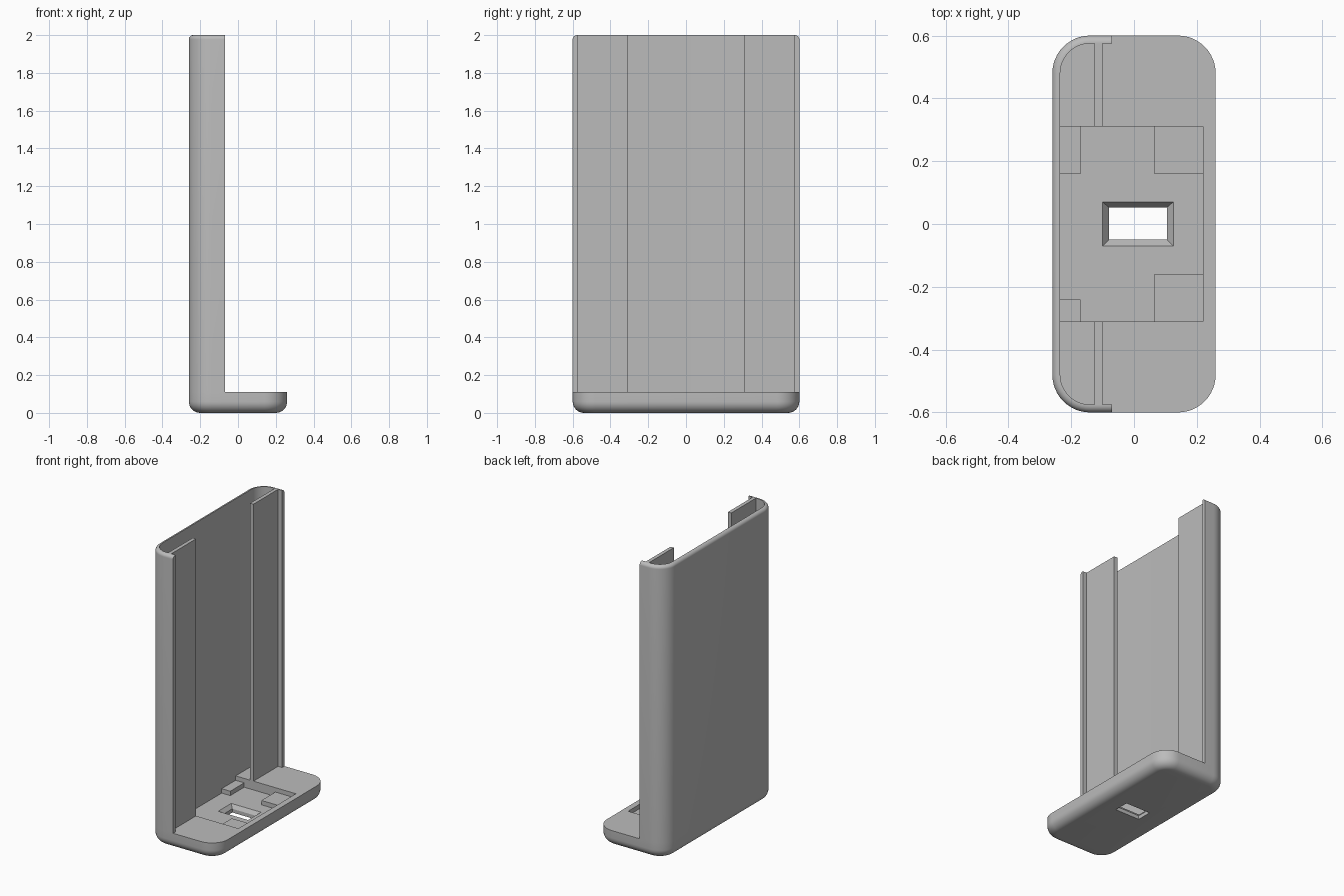
import bpy, bmesh, math

cube = bpy.data.objects.get("Cube")
if cube:
    bpy.data.objects.remove(cube, do_unlink=True)

grey = bpy.data.materials.new("plain grey")
grey.use_nodes = True
colour = (0.5, 0.5, 0.5, 1)
grey.diffuse_color = colour
grey.node_tree.nodes["Principled BSDF"].inputs["Base Color"].default_value = colour

X, Y, TOP, DECK = 0.26, 0.6, 2.0, 0.11   # half width, half length, heights
WALL, CORNER, FLOOR = 0.025, 0.12, 0.05
LIP_X = -0.07                            # open edge of the shell


def rounded(x0, x1, y0, y1, r, z, steps=12):
    """Ring of a rounded rectangle at height z."""
    ring = []
    for k, (cx, cy) in enumerate([(x1 - r, y1 - r), (x0 + r, y1 - r),
                                  (x0 + r, y0 + r), (x1 - r, y0 + r)]):
        for i in range(steps + 1):
            a = math.pi / 2 * (k + i / steps)
            ring.append((cx + r * math.cos(a), cy + r * math.sin(a), z))
    return ring


def rect(x0, x1, y0, y1, z):
    return [(x1, y1, z), (x0, y1, z), (x0, y0, z), (x1, y0, z)]


def loft(name, rings):
    """Closed solid through a stack of rings, bottom to top."""
    bm = bmesh.new()
    rows = [[bm.verts.new(p) for p in ring] for ring in rings]
    n = len(rows[0])
    bm.faces.new(rows[0][::-1])
    bm.faces.new(rows[-1])
    for low, high in zip(rows, rows[1:]):
        for i in range(n):
            j = (i + 1) % n
            bm.faces.new((low[i], low[j], high[j], high[i]))
    bmesh.ops.recalc_face_normals(bm, faces=bm.faces)
    mesh = bpy.data.meshes.new(name)
    bm.to_mesh(mesh)
    bm.free()
    mesh.materials.append(grey)
    obj = bpy.data.objects.new(name, mesh)
    bpy.context.collection.objects.link(obj)
    return obj


def box(name, x0, x1, y0, y1, z0, z1):
    return loft(name, [rect(x0, x1, y0, y1, z) for z in (z0, z1)])


def activate(obj):
    bpy.ops.object.select_all(action='DESELECT')
    obj.select_set(True)
    bpy.context.view_layer.objects.active = obj


def cut(obj, cutter):
    activate(obj)
    mod = obj.modifiers.new("cut", 'BOOLEAN')
    mod.operation, mod.solver, mod.object = 'DIFFERENCE', 'EXACT', cutter
    bpy.ops.object.modifier_apply(modifier=mod.name)
    bpy.data.objects.remove(cutter, do_unlink=True)


def smooth(obj):
    activate(obj)
    bpy.ops.object.shade_smooth_by_angle(angle=math.radians(30))


def outline(inset, z):
    return rounded(-X + inset, X - inset, -Y + inset, Y - inset, CORNER - inset, z)


def fillet(r, steps=8):
    """Inset and height pairs around a quarter circle."""
    for i in range(steps + 1):
        a = math.pi / 2 * i / steps
        yield r * (1 - math.sin(a)), r * (1 - math.cos(a))


# Base tray with a rounded underside
base = loft("base", [outline(d, h) for d, h in fillet(0.06)] + [outline(0, DECK)])

# Recess in the deck and a chamfered slot through its floor
cut(base, box("recess_cutter", -X + WALL, 0.22, -0.31, 0.31, FLOOR, 0.3))
wide, narrow = (-0.10, 0.125, -0.07, 0.07), (-0.08, 0.105, -0.05, 0.053)
cut(base, loft("slot_cutter", [rect(*narrow, -0.1), rect(*narrow, 0.025),
                               rect(*wide, FLOOR), rect(*wide, 0.09)]))
smooth(base)

# Tall shell open on one side, with a rounded rim
rim = [outline(d, TOP - h) for d, h in fillet(0.023)][::-1]
shell = loft("shell", [outline(0, DECK)] + rim)
cut(shell, loft("hollow_cutter", [
    rounded(-X + WALL, 1, -Y + WALL, Y - WALL, CORNER - WALL, z) for z in (0, 3)]))
cut(shell, box("opening_cutter", LIP_X, 2, -1, 1, 0, 3))
smooth(shell)

# Guide flanges across the open side
for side, name in ((1, "back_flange"), (-1, "front_flange")):
    y0, y1 = sorted((side * 0.31, side * (Y - WALL + 0.002)))
    box(name, -0.125, -0.10, y0, y1, DECK - 0.01, TOP)

# Support blocks in the corners of the recess
for name, x0, x1, y0, y1 in (
        ("outer_back_block", 0.065, 0.225, 0.16, 0.315),
        ("outer_front_block", 0.065, 0.225, -0.315, -0.16),
        ("inner_back_block", -0.24, -0.17, 0.16, 0.315),
        ("inner_front_block", -0.24, -0.17, -0.315, -0.24)):
    box(name, x0, x1, y0, y1, FLOOR - 0.005, 0.08)
